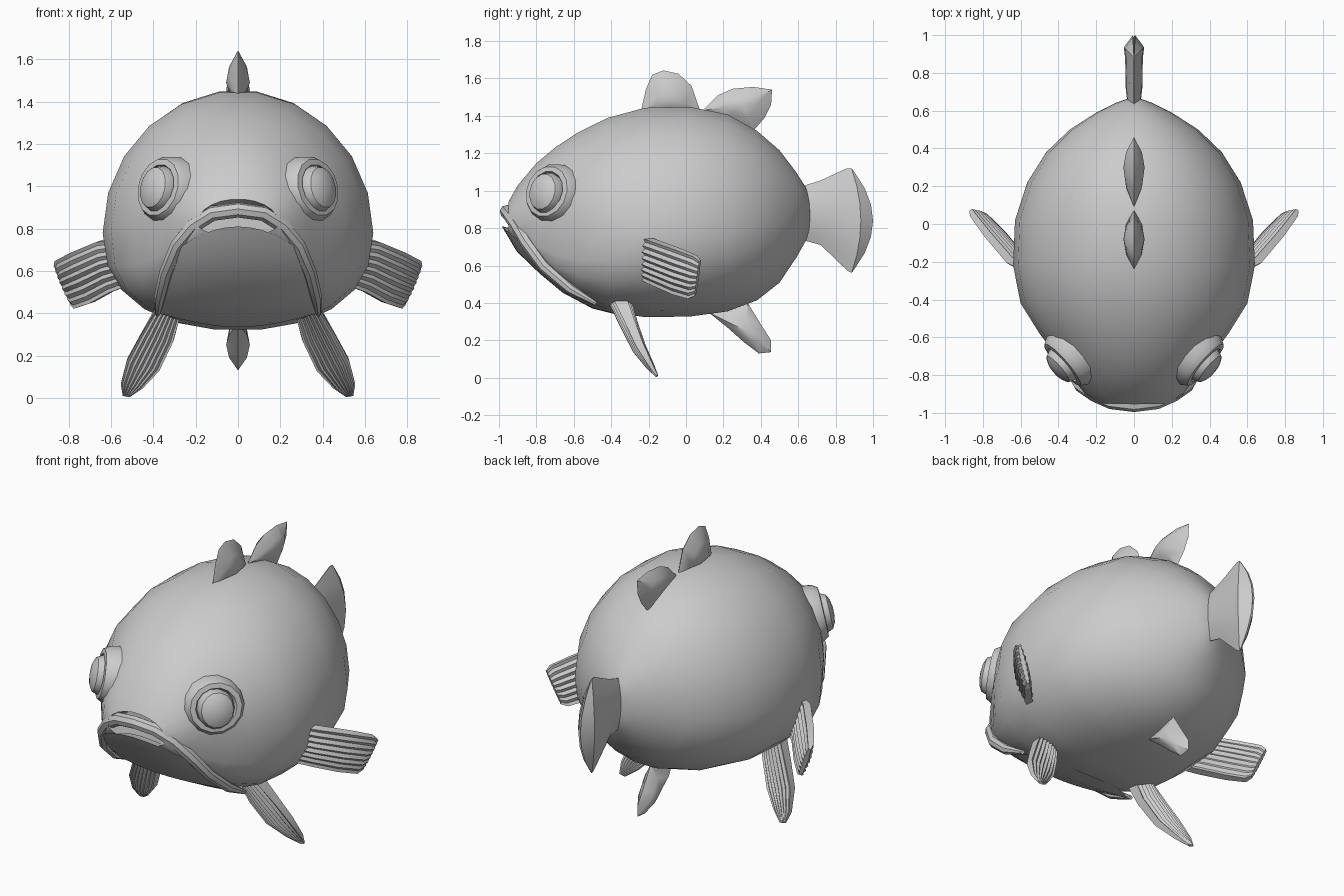
import bpy, bmesh, math
from mathutils import Vector, Matrix

if "Cube" in bpy.data.objects:
    bpy.data.objects.remove(bpy.data.objects["Cube"])


def make(name, verts, faces, angle=30):
    me = bpy.data.meshes.new(name)
    me.from_pydata([tuple(v) for v in verts], [], faces)
    bm = bmesh.new()
    bm.from_mesh(me)
    bmesh.ops.remove_doubles(bm, verts=bm.verts, dist=0.0005)
    bmesh.ops.recalc_face_normals(bm, faces=bm.faces)
    bm.to_mesh(me)
    bm.free()
    ob = bpy.data.objects.new(name, me)
    bpy.context.collection.objects.link(ob)
    bpy.ops.object.select_all(action='DESELECT')
    ob.select_set(True)
    bpy.context.view_layer.objects.active = ob
    bpy.ops.object.shade_smooth_by_angle(angle=math.radians(angle))
    return ob


def loft(name, rings, cap=True, angle=30):
    n = len(rings[0])
    verts = [p for r in rings for p in r]
    faces = [(i*n+j, i*n+(j+1) % n, (i+1)*n+(j+1) % n, (i+1)*n+j)
             for i in range(len(rings)-1) for j in range(n)]
    if cap:
        faces += [tuple(range(n)), tuple(range(len(verts)-n, len(verts)))]
    return make(name, verts, faces, angle)


def spow(v, e):
    return math.copysign(abs(v)**e, v)


# Body: y, top z, bottom z, half width, widest z, lower squareness
sections = [
    (-.78, .88, .74, .20, .80, 2), (-.95, .94, .77, .19, .83, 2.5),
    (-.90, 1.03, .71, .26, .83, 4), (-.80, 1.15, .61, .335, .84, 5),
    (-.70, 1.235, .52, .41, .84, 4.5), (-.58, 1.315, .435, .50, .82, 3.6),
    (-.42, 1.395, .35, .60, .80, 2.7), (-.22, 1.45, .32, .64, .78, 2.3),
    (.02, 1.455, .323, .63, .78, 2.2), (.22, 1.415, .35, .565, .79, 2.1),
    (.38, 1.325, .41, .465, .81, 2), (.50, 1.22, .505, .34, .83, 2),
    (.59, 1.10, .64, .20, .86, 2), (.64, 1.02, .73, .10, .87, 2),
    (.665, .94, .80, .03, .87, 2)]
rings = []
for y, zt, zb, w, zm, e in sections:
    ring = []
    for k in range(22):
        a = 2*math.pi*k/22
        q = 2/(e if math.sin(a) < 0 else 2)
        h = zt-zm if math.sin(a) > 0 else zm-zb
        ring.append((w*spow(math.cos(a), q), y, zm+h*spow(math.sin(a), q)))
    rings.append(ring)
loft("body", rings)

# Lower jaw: half width, edge y, edge z, centre y, centre z
rows = [(.22, -.79, .66, -.84, .72), (.25, -.83, .70, -.92, .795),
        (.285, -.87, .705, -.985, .81), (.33, -.80, .63, -.905, .675),
        (.365, -.70, .54, -.78, .555), (.38, -.60, .46, -.66, .455),
        (.385, -.50, .40, -.50, .37), (.22, -.40, .36, -.36, .335)]
n = 10
verts, faces = [], []
for w, ye, ze, yc, zc in rows:
    for j in range(n+1):
        t = 2*j/n-1
        b = 1-t*t
        verts.append((w*t, ye+(yc-ye)*b, ze+(zc-ze)*b))
for i in range(len(rows)-1):
    for j in range(n):
        a = i*(n+1)+j
        faces.append((a, a+1, a+n+2, a+n+1))
make("lower_jaw", verts, faces, 25)

# Upper lip: tube following the mouth arch
half = [(0, -.96, .888, .036), (.12, -.945, .872, .036), (.21, -.905, .815, .036),
        (.285, -.855, .725, .034), (.34, -.76, .595, .032),
        (.37, -.62, .475, .028), (.38, -.48, .395, .012)]
path = [(-x, y, z, r) for x, y, z, r in half[:0:-1]] + half
pts = [Vector(p[:3]) for p in path]
rings = []
for i, p in enumerate(pts):
    d = (pts[min(i+1, len(pts)-1)]-pts[max(i-1, 0)]).normalized()
    s = d.cross(Vector((0, -.8, -.6))).normalized()
    f = s.cross(d)
    rings.append([p+path[i][3]*(s*math.cos(a)+f*math.sin(a))
                  for a in [math.tau*k/8 for k in range(8)]])
loft("upper_lip", rings, angle=40)


# Eyes: raised socket ring and bulging eyeball, built as turned profiles
def turned(name, centre, normal, profile, ry, steps=14):
    rot = Vector(normal).to_track_quat('Z', 'Y').to_matrix()
    rings = [[Vector(centre)+rot @ Vector((r*math.cos(a), ry*r*math.sin(a), h))
              for a in [math.tau*k/steps for k in range(steps)]] for r, h in profile]
    return loft(name, rings)


for s, side in ((1, "right"), (-1, "left")):
    nrm = (.74*s, -.64, .2)
    turned(side+"_eye_socket", (.355*s, -.725, .99), nrm,
           [(.175, -.07), (.165, .0), (.145, .032), (.115, .035), (.103, .005), (.09, -.01)], .95)
    turned(side+"_eyeball", (.365*s, -.735, .985), nrm,
           [(.10, -.02), (.103, .02), (.09, .052), (.06, .068), (.02, .075)], 1.08)


# Median fins: lens-shaped solids from side outlines (y, z)
def lens_fin(name, outline, half_thick, cy, cz):
    k = len(outline)
    verts = [(0, y, z) for y, z in outline]
    for s in (1, -1):
        verts += [(s*half_thick*.75, cy+(y-cy)*.5, cz+(z-cz)*.5) for y, z in outline]
    verts += [(half_thick, cy, cz), (-half_thick, cy, cz)]
    faces = []
    for b, c in ((k, 3*k), (2*k, 3*k+1)):
        for i in range(k):
            j = (i+1) % k
            faces += [(i, j, b+j, b+i), (b+i, b+j, c)]
    make(name, verts, faces, 35)


lens_fin("front_dorsal_fin", [(-.24, 1.43), (-.215, 1.54), (-.18, 1.62), (-.12, 1.643),
         (-.04, 1.625), (.03, 1.56), (.075, 1.43), (-.08, 1.40)], .056, -.08, 1.49)
lens_fin("rear_dorsal_fin", [(.09, 1.43), (.17, 1.51), (.25, 1.545), (.36, 1.555), (.46, 1.54),
         (.455, 1.46), (.42, 1.39), (.36, 1.32), (.22, 1.38)], .056, .30, 1.46)
lens_fin("anal_fin", [(.12, .35), (.22, .27), (.31, .19), (.39, .13), (.455, .137), (.455, .20),
         (.41, .27), (.33, .40)], .056, .32, .25)

# Tail fin: wedge that thickens toward a bevelled rear edge
rings = []
for y0, y1, zl, zh, t in [(.61, .61, .74, 1.02, .03), (.72, .72, .71, 1.055, .042),
                          (.86, .88, .575, 1.12, .045), (.885, .935, .56, 1.12, .052),
                          (.90, 1.0, .58, 1.10, .004)]:
    left, right = [], []
    for k in range(7):
        u = 2*k/6-1
        y = y0+(y1-y0)*(1-u*u)
        z = (zl+zh)/2+(zh-zl)/2*u
        h = t*(1-u*u)+.002
        right.append((h, y, z))
        left.append((-h, y, z))
    rings.append(right+left[::-1])
loft("tail_fin", rings, angle=35)


# Paired fins: ribbed blades between two edges running from base to tip
def ribbed_fin(name, edge_a, edge_b, thick, ribs=7):
    m = ribs*2
    for s, side in ((1, "right"), (-1, "left")):
        rings = []
        last = len(edge_a)-1
        for i, (a, b) in enumerate(zip(edge_a, edge_b)):
            a, b = Vector(a), Vector(b)
            along = (Vector(edge_a[min(i+1, last)])+Vector(edge_b[min(i+1, last)])
                     - Vector(edge_a[max(i-1, 0)])-Vector(edge_b[max(i-1, 0)]))
            nrm = along.cross(b-a).normalized()
            front, back = [], []
            for k in range(m+1):
                u = k/m
                h = thick[i]*(.55+.45*math.sin(math.pi*u))*(1 if k % 2 == 0 else .65)
                front.append(a.lerp(b, u)+nrm*h)
                back.append(a.lerp(b, u)-nrm*h)
            rings.append([Vector((p.x*s, p.y, p.z)) for p in front+back[::-1]])
        loft(side+name, rings)


ribbed_fin("_pectoral_fin",
           [(.56, -.24, .75), (.66, -.19, .74), (.78, -.05, .69), (.855, .05, .65), (.865, .075, .625)],
           [(.52, -.24, .53), (.60, -.17, .50), (.69, -.06, .45), (.765, .02, .425), (.785, .05, .44)],
           [.035, .04, .037, .03, .016])
ribbed_fin("_pelvic_fin",
           [(.39, -.35, .42), (.46, -.30, .30), (.525, -.25, .18), (.553, -.19, .07), (.545, -.155, .012)],
           [(.27, -.35, .40), (.305, -.31, .27), (.37, -.25, .135), (.45, -.19, .05), (.51, -.155, .006)],
           [.062, .048, .038, .022, .008])
